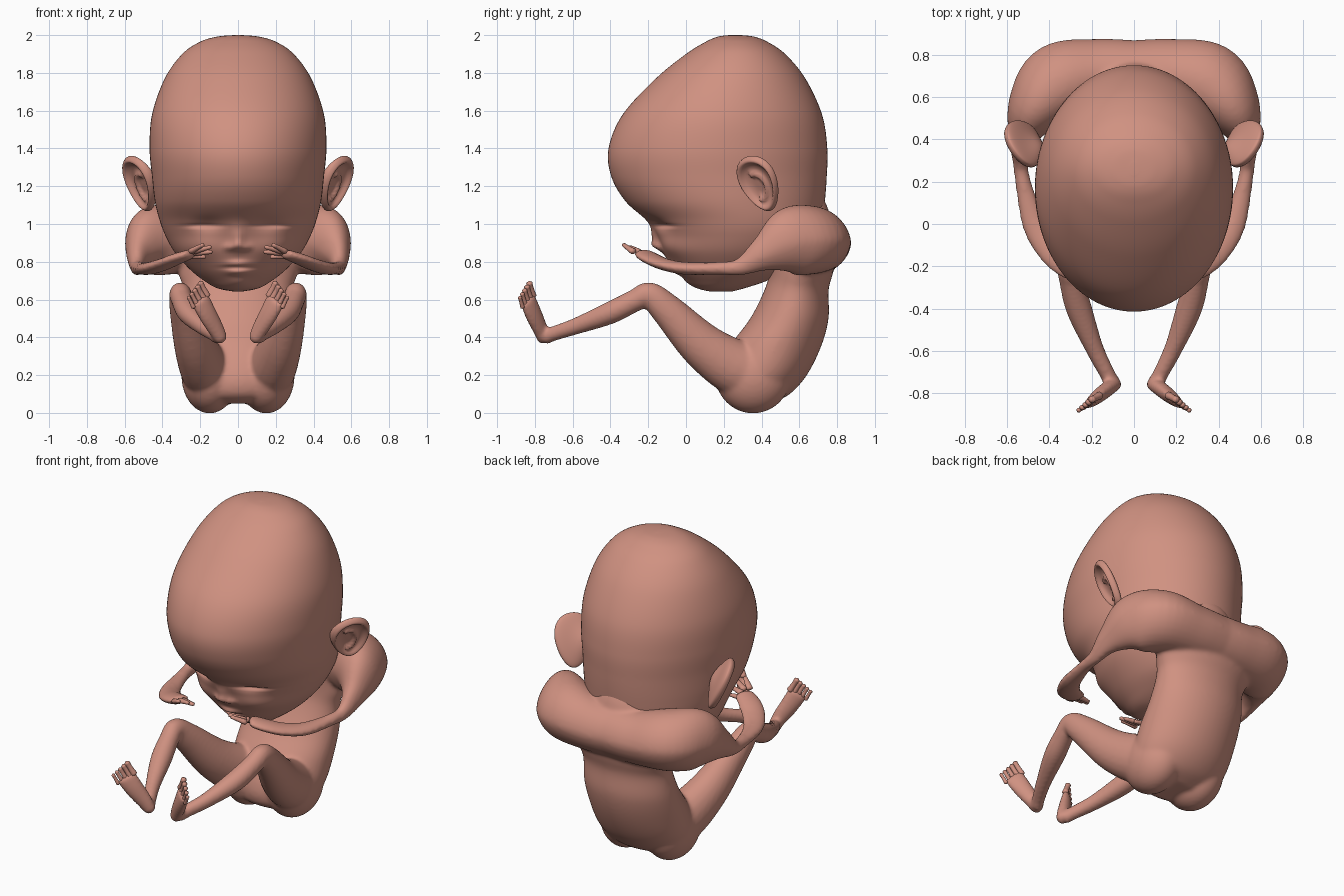
import bpy, bmesh, math
from mathutils import Vector

if "Cube" in bpy.data.objects:
    bpy.data.objects.remove(bpy.data.objects["Cube"])

skin = bpy.data.materials.new("salmon skin")
skin.diffuse_color = (0.63, 0.285, 0.22, 1)
skin.use_nodes = True
skin.node_tree.nodes["Principled BSDF"].inputs["Base Color"].default_value = skin.diffuse_color


def spline(rows, n):
    """Catmull-Rom through rows of numbers, n steps per span."""
    out = []
    for i in range(len(rows) - 1):
        a, b, c, d = (rows[max(i - 1, 0)], rows[i], rows[i + 1], rows[min(i + 2, len(rows) - 1)])
        for k in range(n):
            t = k / n
            out.append([0.5 * (2 * q + (r - p) * t + (2 * p - 5 * q + 4 * r - s) * t * t
                               + (3 * q - p - 3 * r + s) * t ** 3) for p, q, r, s in zip(a, b, c, d)])
    return out + [list(rows[-1])]


def loft(bm, rings, start, end):
    """Skin closed rings and close both ends to a point."""
    vs = [[bm.verts.new(p) for p in ring] for ring in rings]
    n = len(vs[0])
    for a, b in zip(vs, vs[1:]):
        for i in range(n):
            bm.faces.new((a[i], a[(i + 1) % n], b[(i + 1) % n], b[i]))
    for ring, tip in ((vs[0], start), (vs[-1], end)):
        v = bm.verts.new(tip)
        for i in range(n):
            bm.faces.new((ring[i], ring[(i + 1) % n], v))


def stack(bm, rows, n, cols, shape=lambda p: p):
    """Loft of level ellipses: z, front y, back y, half width."""
    rings = []
    for z, yf, yb, hw in spline(rows, n):
        ring = []
        for i in range(cols):
            t = 2 * math.pi * i / cols
            ring.append(shape(Vector((hw * math.cos(t), (yf + yb) / 2 + (yb - yf) / 2 * math.sin(t), z))))
        rings.append(ring)
    ends = [(0, (r[1] + r[2]) / 2, r[0]) for r in (rows[0], rows[-1])]
    loft(bm, rings, *ends)


def tube(bm, rows, side, n=6, cols=20, pinch=0.0):
    """Limb along x, y, z with sideways and upright radii; pinch sharpens its side edges."""
    rows = [(r[0] * side, *r[1:]) for r in rows]
    pts = spline(rows, n)
    c = [Vector(p[:3]) for p in pts]
    rings = []
    for i, p in enumerate(pts):
        t = (c[min(i + 1, len(c) - 1)] - c[max(i - 1, 0)]).normalized()
        u = t.cross(Vector((0, 0, 1))).normalized()
        v = u.cross(t)
        rings.append([c[i] + u * p[3] * math.cos(a) + v * p[4] * math.sin(a) * abs(math.sin(a)) ** pinch
                      for a in (2 * math.pi * k / cols for k in range(cols))])
    r0, r1 = min(pts[0][3:]), min(pts[-1][3:])
    loft(bm, rings, c[0] - (c[1] - c[0]).normalized() * r0 * 0.7,
         c[-1] + (c[-1] - c[-2]).normalized() * r1 * 0.7)


def finish(bm, name):
    bmesh.ops.recalc_face_normals(bm, faces=bm.faces)
    me = bpy.data.meshes.new(name)
    bm.to_mesh(me)
    bm.free()
    me.materials.append(skin)
    for p in me.polygons:
        p.use_smooth = True
    ob = bpy.data.objects.new(name, me)
    bpy.context.collection.objects.link(ob)
    return ob


# Head: stacked ellipses, face modelled by soft bumps (x, z, width, height, push in y)
HEAD = [(.642, .13, .24, .02), (.66, .06, .31, .11), (.70, .005, .43, .18), (.76, -.06, .55, .255),
        (.85, -.12, .63, .335), (.94, -.155, .69, .385), (1.02, -.21, .72, .415), (1.12, -.32, .735, .44),
        (1.25, -.395, .745, .455), (1.4, -.41, .748, .468), (1.58, -.335, .72, .455), (1.77, -.16, .632, .388),
        (1.9, .0, .525, .295), (1.965, .105, .43, .20), (1.992, .17, .36, .11), (2.0, .23, .29, .02)]
BUMPS = [(.16, 1.0, .08, .035, .025), (.19, .99, .09, .008, .02), (.2, .88, .09, .06, -.02),
         (0, .92, .03, .055, -.03), (0, .885, .035, .025, -.025), (.045, .875, .022, .018, -.022),
         (0, .79, .06, .016, -.025), (0, .745, .055, .016, -.02), (0, .767, .08, .006, .015),
         (0, .69, .06, .025, -.012)]


def face_shape(p):
    if p.y < .2 and p.z < 1.2:
        fade = min(1, (.2 - p.y) / .15)
        p.y += fade * sum(d * math.exp(-((abs(p.x) - x) / w) ** 2 - ((p.z - z) / h) ** 2)
                          for x, z, w, h, d in BUMPS)
    return p


bm = bmesh.new()
stack(bm, HEAD, 9, 112, face_shape)
finish(bm, "head")

# Ears: flattened ball with a raised rim and hollow middle
for s, name in ((1, "ear_left"), (-1, "ear_right")):
    bm = bmesh.new()
    bmesh.ops.create_uvsphere(bm, u_segments=40, v_segments=32, radius=1)
    up = Vector((.25, -.36, .9)).normalized()
    out = Vector((.62, .72, .3))
    out = (out - up * out.dot(up)).normalized()
    nor = out.cross(up)
    for v in bm.verts:
        x, y, w = v.co
        r = math.hypot(x, y)
        depth = w * .03
        if w > 0:
            depth += .02 * math.exp(-((r - .87) / .12) ** 2) - .035 * math.exp(-(r / .75) ** 4)
            depth += .02 * math.exp(-((math.hypot(x + .15, y + .1) - .45) / .1) ** 2) * (x > -.3)
        else:
            depth -= .03 * math.exp(-((x + .6) / .6) ** 2 - (y / .6) ** 2)
        q = Vector((.515, .39, 1.215)) + up * y * .16 + out * x * (.115 + .03 * y) + nor * depth
        v.co = (q.x * s, q.y, q.z)
    finish(bm, name)

# Body: torso, seat, shoulders, arms, legs merged into one skin
TORSO = [(.05, .25, .45, .16), (.1, .18, .55, .25), (.2, .17, .64, .295), (.35, .23, .715, .305),
         (.5, .34, .755, .30), (.65, .415, .755, .29), (.75, .44, .78, .315), (.9, .42, .80, .30),
         (1.0, .4, .775, .24), (1.1, .4, .745, .18), (1.2, .42, .69, .12)]
ARM = [(-.05, .70, .90, .165, .16), (.16, .705, .90, .17, .16), (.35, .66, .915, .195, .182),
       (.465, .545, .905, .14, .18), (.525, .41, .84, .07, .095), (.535, .29, .775, .038, .048),
       (.52, .18, .765, .04, .035), (.47, 0, .765, .06, .034), (.40, -.11, .785, .07, .032),
       (.325, -.18, .815, .072, .03), (.25, -.225, .842, .062, .026)]
FINGERS = [((.25, -.28, .855), (.185, -.33, .89)), ((.23, -.255, .855), (.145, -.295, .878)),
           ((.23, -.225, .845), (.14, -.25, .852)), ((.25, -.195, .83), (.175, -.2, .825))]
LEG = [(.14, .44, .24, .11, .12), (.17, .30, .225, .128, .15), (.225, .10, .345, .11, .125),
       (.285, -.10, .545, .077, .088), (.305, -.195, .625, .06, .068), (.295, -.27, .595, .058, .06),
       (.26, -.4, .53, .062, .06), (.19, -.58, .46, .045, .045), (.13, -.7, .42, .038, .04),
       (.105, -.745, .4, .038, .04)]
FOOT = [(.085, -.755, .385, .03, .035), (.12, -.775, .45, .036, .048), (.165, -.81, .53, .034, .058),
        (.20, -.838, .6, .024, .062)]

bm = bmesh.new()
stack(bm, TORSO, 5, 48)
for s in (1, -1):
    ball = bmesh.ops.create_uvsphere(bm, u_segments=32, v_segments=20, radius=.2)
    for v in ball["verts"]:
        v.co = (s * .15 + v.co.x * .75, .355 + v.co.y, .197 + v.co.z)
    tube(bm, ARM, s, cols=32, pinch=.2)
    tube(bm, LEG, s)
    tube(bm, FOOT, s)
body = finish(bm, "body")
m = body.modifiers.new("merge", "REMESH")
m.mode = "VOXEL"
m.voxel_size = .0105
m.use_smooth_shade = True
m = body.modifiers.new("soften", "SMOOTH")
m.factor = .5
m.iterations = 14

# Fingers, and toes fanned from the big inner upper one to the small outer lower one
bm = bmesh.new()
for s in (1, -1):
    for a, b in FINGERS:
        tube(bm, [(*a, .021, .016), (*b, .012, .010)], s, 4, 12)
finish(bm, "fingers")
bm = bmesh.new()
for s in (1, -1):
    for k in range(5):
        f = k / 4
        r = .019 - .007 * f
        a = Vector((.163 + .072 * f, -.81 - .055 * f, .618 - .06 * f))
        b = Vector((.20 + .062 * f, -.83 - .05 * f, .688 - .075 * f))
        tube(bm, [(*a, r, r), (*a.lerp(b, .6), r * .8, r * .8), (*b, r * .9, r * .9)], s, 4, 12)
finish(bm, "toes")
